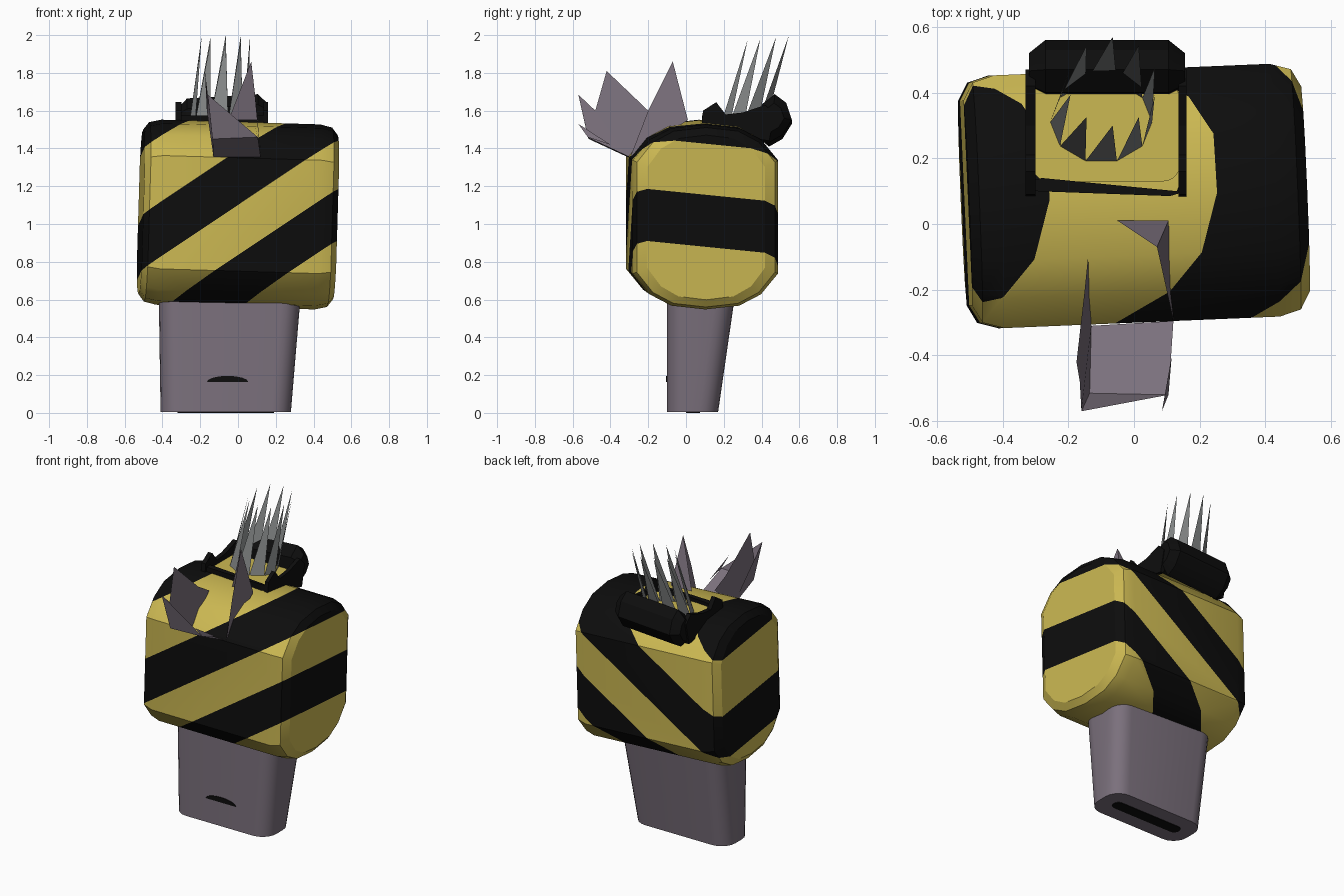
import bpy, bmesh, math
from mathutils import Vector, Matrix

if "Cube" in bpy.data.objects:
    bpy.data.objects.remove(bpy.data.objects["Cube"])


def material(name, rgb):
    m = bpy.data.materials.new(name)
    m.diffuse_color = (*rgb, 1)
    m.use_nodes = True
    m.node_tree.nodes["Principled BSDF"].inputs["Base Color"].default_value = m.diffuse_color
    return m


YELLOW = material("yellow", (0.60, 0.48, 0.085))
BLACK = material("black", (0.004, 0.004, 0.004))
MAUVE = material("mauve grey", (0.20, 0.165, 0.205))
STEEL = material("steel grey", (0.23, 0.24, 0.24))


def finish(name, bm, *mats, angle=None):
    me = bpy.data.meshes.new(name)
    bm.to_mesh(me)
    bm.free()
    ob = bpy.data.objects.new(name, me)
    bpy.context.collection.objects.link(ob)
    for m in mats:
        me.materials.append(m)
    if angle:
        bpy.ops.object.select_all(action='DESELECT')
        ob.select_set(True)
        bpy.context.view_layer.objects.active = ob
        bpy.ops.object.shade_smooth_by_angle(angle=math.radians(angle))
    return ob


def loft(rings):
    """Skin equal-length rings of points and cap both ends."""
    bm = bmesh.new()
    vs = [[bm.verts.new(p) for p in r] for r in rings]
    n = len(vs[0])
    for a, b in zip(vs, vs[1:]):
        for i in range(n):
            j = (i + 1) % n
            bm.faces.new((a[i], a[j], b[j], b[i]))
    bm.faces.new(vs[0][::-1])
    bm.faces.new(vs[-1])
    bmesh.ops.recalc_face_normals(bm, faces=bm.faces)
    return bm


def rounded(x0, x1, y0, y1, r, z, steps=5):
    pts = []
    for k, (cx, cy) in enumerate([(x1 - r, y1 - r), (x0 + r, y1 - r), (x0 + r, y0 + r), (x1 - r, y0 + r)]):
        for s in range(steps + 1):
            a = math.pi / 2 * (k + s / steps)
            pts.append((cx + r * math.cos(a), cy + r * math.sin(a), z))
    return pts


def sheet(name, points, faces, mat):
    bm = bmesh.new()
    vs = [bm.verts.new(p) for p in points]
    for f in faces:
        bm.faces.new([vs[i] for i in f])
    return finish(name, bm, mat)


# striped body: chamfered barrel lying along x
quarter = [(0.385, 0.30), (0.295, 0.41), (0.18, 0.47), (0.0, 0.49)]
half = quarter + [(-y, z) for y, z in quarter[-2::-1]]
profile = half + [(-y, -z) for y, z in half]
ends = [(0.42, 1, 1), (0.485, 0.95, 0.97), (0.515, 0.81, 0.89)]
stations = [(-x, a, b) for x, a, b in ends[::-1]] + ends
bm = loft([[(x, y * a, z * b) for y, z in profile] for x, a, b in stations])
bm.transform(Matrix.Translation((0, 0.085, 1.05)) @ Matrix.Rotation(math.radians(2.4), 4, 'Z')
             @ Matrix.Rotation(math.radians(1.7), 4, 'Y'))
# diagonal stripes: cut along slanted planes, colour by band
slant = Vector((-0.67, 0.07, 1))
cuts = [0.545, 0.815, 1.08, 1.37, 1.725]
for c in cuts:
    bmesh.ops.bisect_plane(bm, geom=bm.verts[:] + bm.edges[:] + bm.faces[:],
                           plane_co=(0, 0, c), plane_no=slant)
for f in bm.faces:
    d = f.calc_center_median().dot(slant)
    f.material_index = sum(d > c for c in cuts) % 2
finish("striped_body", bm, YELLOW, BLACK, angle=25)

# grip below, with black slot underneath and a small front mark
finish("grip", loft([rounded(-0.41, 0.28, -0.10, 0.17, 0.10, 0.004),
                     rounded(-0.42, 0.335, -0.10, 0.265, 0.10, 0.66)]), MAUVE, angle=30)
finish("grip_slot", loft([rounded(-0.32, 0.19, 0.0, 0.075, 0.035, z) for z in (0, 0.006)]), BLACK)
arc = [(-0.055 + 0.11 * math.cos(a), 0.163 + 0.033 * math.sin(a))
       for a in (math.pi * i / 8 for i in range(9))]
finish("grip_mark", loft([[(x, y, z) for x, z in arc] for y in (-0.105, -0.098)]), BLACK)

# black collar: thick back bar, thin side rails and a low front lip
bar = [(0.40, 1.62), (0.47, 1.675), (0.53, 1.63), (0.56, 1.54), (0.51, 1.46), (0.44, 1.42), (0.39, 1.46)]


def bar_ring(x, s):
    return [(x, 0.46 + (y - 0.46) * s, 1.55 + (z - 1.55) * s + 0.06 * (x + 0.1)) for y, z in bar]


finish("collar_back", loft([bar_ring(-0.32, 0.6), bar_ring(-0.27, 1), bar_ring(0.105, 1),
                            bar_ring(0.155, 0.6)]), BLACK, angle=30)
rail = [(0.08, 1.50), (0.09, 1.60), (0.16, 1.645), (0.21, 1.58), (0.30, 1.59),
        (0.42, 1.63), (0.47, 1.58), (0.44, 1.44)]
for side, x0, x1 in (("left", -0.33, -0.30), ("right", 0.135, 0.16)):
    finish("collar_rail_" + side, loft([[(x, y, z) for y, z in rail] for x in (x0, x1)]), BLACK)
lip = [(-0.32, 0.13), (-0.28, 0.14), (0.13, 0.10), (0.15, 0.15), (0.16, 0.10), (0.11, 0.085), (-0.30, 0.10)]
finish("collar_front", loft([[(x, y, z) for x, y in lip] for z in (1.48, 1.575)]), BLACK)
finish("collar_floor", loft([rounded(-0.31, 0.14, 0.13, 0.43, 0.05, z) for z in (1.545, 1.553)]), YELLOW)

# crown of thin spikes leaning back
pts, faces = [], []
N = 10
for i in range(N):
    a = 2 * math.pi * (i + 0.5) / N
    for d in (-0.5, 0.5):
        b = a + d * 2 * math.pi / N
        pts.append((-0.10 + 0.155 * math.cos(b), 0.31 + 0.125 * math.sin(b), 1.55))
    pts.append((-0.065 + 0.135 * math.cos(a), 0.435 + 0.135 * math.sin(a), 1.985 + 0.015 * math.sin(a)))
    faces.append((3 * i, 3 * i + 1, 3 * i + 2))
sheet("spike_crown", pts, faces, STEEL)

# torn plate peeling off the front top edge
sheet("torn_plate",
      [(-0.13, -0.31, 1.355), (0.12, -0.295, 1.355), (0.105, -0.52, 1.46), (-0.135, -0.515, 1.45),
       (-0.16, -0.57, 1.685), (-0.165, -0.48, 1.60), (-0.175, -0.42, 1.81), (-0.15, -0.20, 1.60),
       (-0.14, -0.10, 1.54), (0.105, 0.01, 1.55), (0.07, -0.07, 1.86), (0.10, -0.20, 1.60),
       (-0.05, 0.01, 1.55), (0.085, -0.57, 1.53), (0.115, -0.40, 1.42)],
      [(0, 1, 2, 3), (3, 2, 4), (0, 3, 4, 5), (0, 5, 6, 7), (0, 7, 8),
       (1, 9, 10, 11), (9, 12, 10), (2, 13, 14)], MAUVE)
